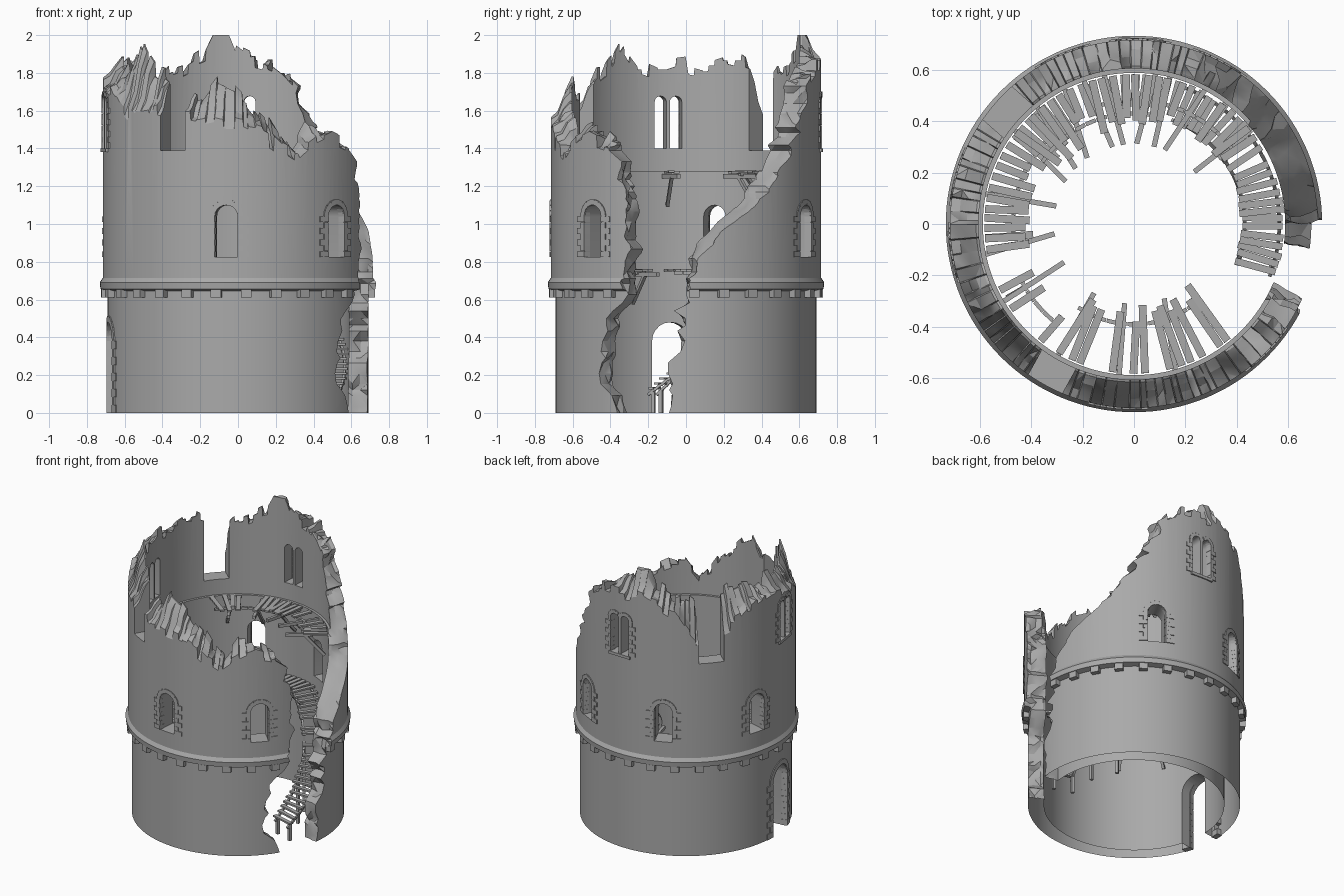
import bpy, bmesh, random
from math import sin, cos, pi, radians
from mathutils import Matrix, Vector

if "Cube" in bpy.data.objects:
    bpy.data.objects.remove(bpy.data.objects["Cube"])
random.seed(7)
rnd = random.uniform
stone = bpy.data.materials.new("dark_grey")
stone.diffuse_color = (.4, .4, .4, 1)
stone.use_nodes = True
stone.node_tree.nodes["Principled BSDF"].inputs["Base Color"].default_value = stone.diffuse_color


def finish(bm, name):
    bmesh.ops.recalc_face_normals(bm, faces=bm.faces)
    me = bpy.data.meshes.new(name)
    bm.to_mesh(me)
    bm.free()
    me.materials.append(stone)
    ob = bpy.data.objects.new(name, me)
    bpy.context.collection.objects.link(ob)
    return ob


def polar(r, deg, z):
    return Vector((r * cos(radians(deg)), r * sin(radians(deg)), z))


def box(bm, deg, r, z, size, tilt=0, pitch=0, yaw=0, t=0):
    """Box placed round the tower: size = radial, tangential, vertical."""
    m = (Matrix.Rotation(radians(deg), 4, 'Z') @ Matrix.Translation((r, t, z))
         @ Matrix.Rotation(tilt, 4, 'X') @ Matrix.Rotation(pitch, 4, 'Y')
         @ Matrix.Rotation(yaw, 4, 'Z') @ Matrix.Diagonal((*size, 1)))
    bmesh.ops.create_cube(bm, size=1, matrix=m)


def interp(table, x, col=1):
    if x <= table[0][0]:
        return table[0][col]
    for a, b in zip(table, table[1:]):
        if x <= b[0]:
            return a[col] + (b[col] - a[col]) * (x - a[0]) / (b[0] - a[0])
    return table[-1][col]


def loft(bm, rings, wrap):
    """Skin closed loops of equal length; cap the ends unless wrapped."""
    vs = [[bm.verts.new(p) for p in ring] for ring in rings]
    n = len(vs[0])
    pairs = list(zip(vs, vs[1:])) + ([(vs[-1], vs[0])] if wrap else [])
    for a, b in pairs:
        for i in range(n):
            bm.faces.new((a[i], a[(i + 1) % n], b[(i + 1) % n], b[i]))
    if not wrap:
        bm.faces.new(vs[0])
        bm.faces.new(vs[-1])


# Tower wall: revolved section with string course and slight inner floor ledge
section = [(.69, 0), (.69, .645), (.728, .655), (.732, .69), (.716, .715), (.716, 2),
           (.605, 2), (.605, 1.28), (.588, 1.28), (.588, 0)]
bm = bmesh.new()
loft(bm, [[polar(r, i * 360 / 128, z) for r, z in section] for i in range(128)], True)
wall = finish(bm, "tower_wall")

# Breach cutter: left and right edge angles by height
left = [(0, -29), (.1, -36), (.2, -42), (.4, -41), (.5, -36), (.6, -28), (.8, -25),
        (1, -26), (1.2, -28), (1.3, -30), (1.4, -33), (1.5, -38), (2.3, -40)]
right = [(0, -7), (.2, -6), (.4, -3), (.6, -1), (.7, 0), (.8, 4), (.9, 10), (1, 18),
         (1.1, 28), (1.2, 38), (1.3, 44), (1.4, 49), (1.6, 58), (1.8, 64), (2.3, 70)]
radii = (.3, .57, .61, .65, .69, .74, 1.3)
rings, z = [], -.1
while z < 2.3:
    jl, jr = rnd(-2.3, 2.3), rnd(-2.5, 2.5)
    rings.append([polar(r, interp(left, z) + jl + rnd(-1.4, 1.4), z) for r in radii]
                 + [polar(r, interp(right, z) + jr + rnd(-1.6, 1.6) + (r - .65) * 30 * (z > .75) * (r < 1), z)
                    for r in reversed(radii)])
    z += rnd(.025, .06)
bm = bmesh.new()
loft(bm, rings, False)
bmesh.ops.triangulate(bm, faces=bm.faces)
breach = finish(bm, "breach_cutter")

# Ruined top cutter: angle, outer height, inner height
top = [(-180, 1.76, 1.84), (-165, 1.74, 1.82), (-155, 1.66, 1.85), (-147, 1.6, 1.95), (-139, 1.57, 1.85),
       (-128, 1.58, 1.76), (-108, 1.54, 1.68), (-100, 1.54, 1.77), (-90, 1.53, 1.7), (-78, 1.48, 1.58),
       (-70, 1.4, 1.46), (-63, 1.35, 1.38), (-55, 1.43, 1.5), (-45, 1.47, 1.5), (-35, 1.43, 1.46),
       (0, 1.5, 1.5), (52, 1.6, 1.6), (60, 1.75, 1.75), (70, 1.8, 1.82), (80, 1.82, 1.85), (91, 1.84, 1.91),
       (96, 1.86, 2.05), (101, 1.86, 2.02), (106, 1.83, 1.9), (112, 1.8, 1.86), (118, 1.76, 1.84),
       (124, 1.64, 1.8), (130, 1.52, 1.76), (147, 1.62, 1.86), (160, 1.7, 1.87), (170, 1.74, 1.83), (180, 1.76, 1.84)]
rings, a = [], -180
while a < 177:
    w = rnd(2, 5)
    j, k = rnd(-.04, .04), rnd(-.03, .03)
    for ang in (a + .2, min(a + w, 180) - .2):
        ring = []
        for r in (.4, .615, .65, .68, .725, .95):
            f = min(max((r - .63) / .07, 0), 1)
            h = interp(top, ang, 1) * f + interp(top, ang, 2) * (1 - f)
            ring.append(polar(r, ang, h + j + k * (1 - 2 * f) + rnd(-.01, .01)))
        rings.append(ring + [polar(.95, ang, 2.4), polar(.4, ang, 2.4)])
    a += w
bm = bmesh.new()
loft(bm, rings, True)
bmesh.ops.triangulate(bm, faces=bm.faces)
crown = finish(bm, "ruined_top_cutter")

# Openings and their stone surrounds
cut, trim = bmesh.new(), bmesh.new()
SINK, DEPTH = .014, .04


def arch_cut(deg, hw, z0, spring, t=0):
    pts = [(-hw, z0), (hw, z0)] + [(hw * cos(pi * i / 10), spring + hw * sin(pi * i / 10)) for i in range(11)]
    rot = Matrix.Rotation(radians(deg), 3, 'Z')
    loft(cut, [[rot @ Vector((r, t + y, z)) for y, z in pts] for r in (.45, .9)], False)


def surround(deg, hw, z0, spring, r, n, w=.03):
    h = (spring - z0) / n
    for s in (-1, 1):
        for i in range(n):
            wide = w if i % 2 else w * 1.9
            box(trim, deg + s * (hw + wide / 2) / r * 57.3, r - SINK, z0 + h * (i + .5), (DEPTH, wide, h * .97))


def arch_stones(deg, hw, spring, r, w=.03, t=0, n=9, a0=0, a1=pi):
    for i in range(n):
        a = a0 + (a1 - a0) * (i + .5) / n
        y, zz = (hw + w / 2) * cos(a), (hw + w / 2) * sin(a)
        box(trim, deg + (t + y) / r * 57.3, r - SINK, spring + zz,
            (DEPTH, w, (hw + w / 2) * (a1 - a0) / n * 1.1), tilt=a)


for deg in (-95, -43.5, 62, 113, 165):          # middle storey windows
    arch_cut(deg, .06, .825, 1.04)
    surround(deg, .06, .825, 1.04, .716, 7)
    arch_stones(deg, .06, 1.04, .716)
for deg in (88, 189):                           # upper twin windows
    for t in (-.041, .041):
        arch_cut(deg, .032, 1.4, 1.645, t)
        arch_stones(deg, .032, 1.645, .716, .025, t, 5, 0 if t > 0 else .9, pi if t < 0 else pi - .9)
    surround(deg, .073, 1.4, 1.645, .716, 8, .025)
    box(trim, deg, .706, 1.39, (.035, .17, .02))
arch_cut(188, .1, -.05, .38)                    # ground doorway
surround(188, .1, 0, .38, .69, 9, .032)
arch_stones(188, .1, .38, .69, .034, n=11)
for deg, w in ((138.5, .17), (-119, .15)):      # tall battlement gaps
    box(cut, deg, .68, 1.89, (.4, w, 1))
openings = finish(cut, "opening_cutter")
finish(trim, "window_and_door_stones")

# Cut the wall and bake the result
cutters = (breach, crown, openings)
for c in cutters:
    c.hide_render = True
    mod = wall.modifiers.new(c.name, 'BOOLEAN')
    mod.operation, mod.solver, mod.object = 'DIFFERENCE', 'EXACT', c
baked = bpy.data.meshes.new_from_object(wall.evaluated_get(bpy.context.evaluated_depsgraph_get()))
wall.modifiers.clear()
bm = bmesh.new()                                # the wall is open underneath
bm.from_mesh(baked)
bmesh.ops.delete(bm, geom=[f for f in bm.faces if all(v.co.z < .001 for v in f.verts)], context='FACES_ONLY')
bm.to_mesh(baked)
bm.free()
wall.data = baked
for c in cutters:
    bpy.data.objects.remove(c)
bpy.context.view_layer.objects.active = wall
wall.select_set(True)
bpy.ops.object.shade_smooth_by_angle(angle=radians(25))

# Corbels beneath the string course
bm = bmesh.new()
for i in range(28):
    deg = -86.5 + i * 360 / 28
    if not -30 < deg < 1:
        box(bm, deg, .702, .632, (.045, .055, .042))
finish(bm, "corbels")

# Rotten timber stair climbing from the breach
bm = bmesh.new()
for i in range(25):
    deg, z = -19 + i * 3.6, .13 + i * .026
    if i not in (13, 15, 18):
        box(bm, deg + rnd(-.8, .8), .5, z, (.16 + rnd(-.02, .02), .027, .012), yaw=rnd(-.08, .08))
    for r in (.43, .565):
        box(bm, deg, r, z - .02, (.014, .045, .014), tilt=.7)
for deg, r in ((-18, .43), (-18, .56), (10, .43), (35, .43)):
    h = .12 + (deg + 18) * .0072
    box(bm, deg, r, h / 2, (.02, .02, h))
finish(bm, "timber_stair")


def landing(name, spans, z):
    """Radial planks on curved bearers with joists and braces."""
    bm = bmesh.new()
    for a0, a1, r0, gaps in spans:
        a = a0
        while a < a1:
            if random.random() > gaps:
                inner = r0 + rnd(-.03, .04)
                box(bm, a, (inner + .582) / 2, z, (.582 - inner, .03, .012), yaw=rnd(-.07, .07), pitch=rnd(-.03, .03))
            a += rnd(3.8, 4.7)
        for k in range(int((a1 - a0) / 6)):
            box(bm, a0 + k * 6 + 3, r0 + .05, z - .014, (.016, r0 * .11, .016))
        for deg in range(int(a0) + 4, int(a1), 24):
            box(bm, deg, .45, z - .022, (.28, .02, .022), yaw=rnd(-.25, .25))
            box(bm, deg, .50, z - .1, (.2, .018, .018), pitch=.85)
    return finish(bm, name)


landing("lower_landing", [(72, 112, .43, .2), (116, 192, .42, .15), (206, 232, .44, .75), (236, 312, .34, .25)], .755)
landing("upper_landing", [(36, 72, .43, .6), (80, 148, .38, .2), (186, 191, .42, .1)], 1.275)
